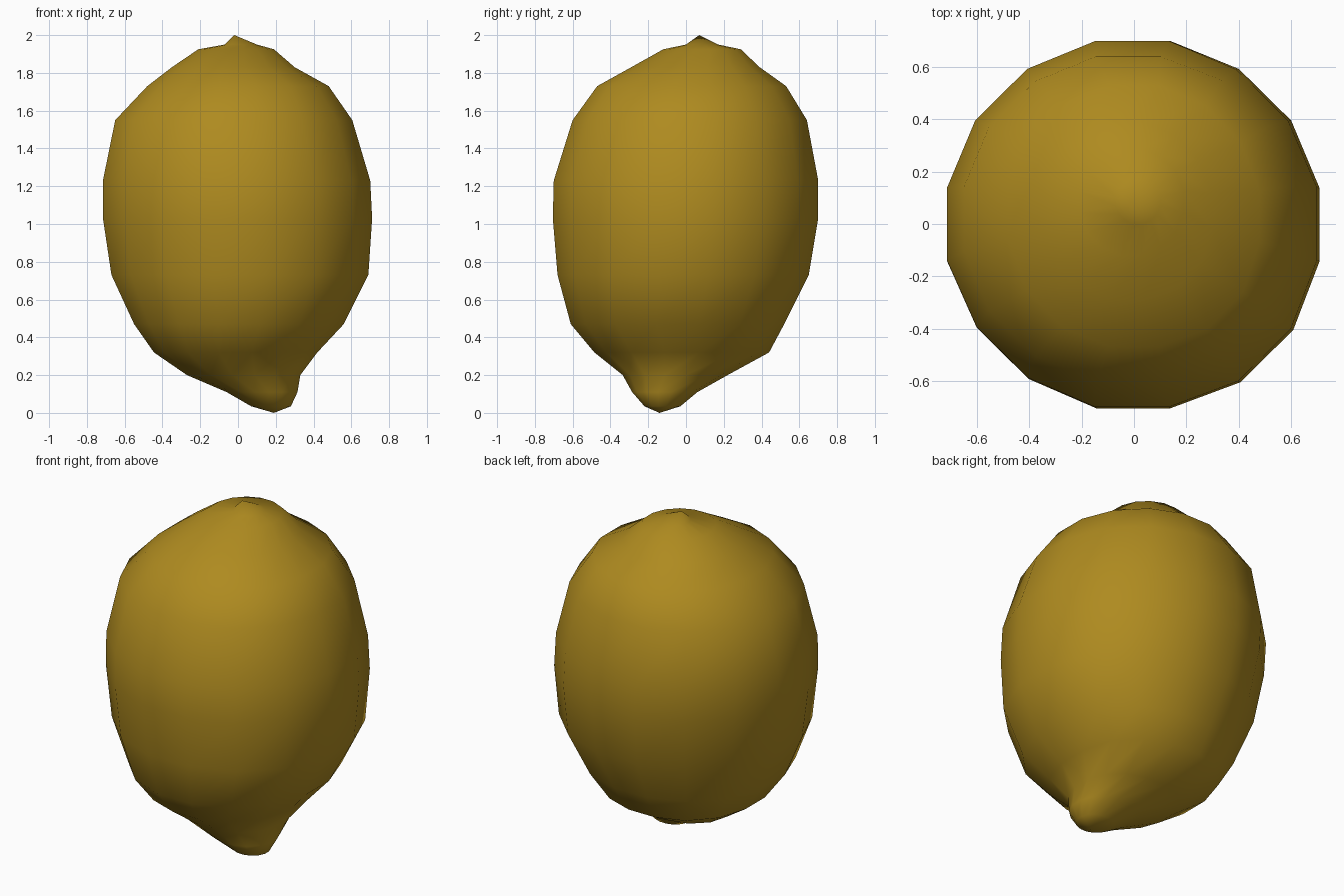
import bpy, bmesh, math

SIDES = 16

# Cross-sections: z, x min, x max, y min, y max,
# then the fullness of the four diagonals (back right, back left, front left, front right)
RINGS = [
    (0.035, 0.07, 0.28, -0.22, -0.03, 0, 0.1, 0, 0),
    (0.11, -0.06, 0.315, -0.285, 0.06, 0.05, 0.2, 0.05, 0),
    (0.20, -0.27, 0.33, -0.335, 0.22, 0.08, 0.14, 0.06, 0.03),
    (0.32, -0.445, 0.42, -0.485, 0.44, 0.08, 0.07, 0.07, 0.04),
    (0.47, -0.55, 0.56, -0.61, 0.52, 0.06, 0.03, 0.03, 0.04),
    (0.73, -0.67, 0.69, -0.68, 0.65, 0.02, -0.05, 0, 0.04),
    (1.03, -0.715, 0.71, -0.705, 0.70, 0, -0.03, -0.02, 0.03),
    (1.23, -0.715, 0.70, -0.70, 0.70, -0.01, 0, -0.02, 0.03),
    (1.55, -0.65, 0.605, -0.60, 0.64, 0.02, 0, 0, 0.06),
    (1.73, -0.48, 0.48, -0.47, 0.53, 0, 0.02, 0.01, 0.06),
    (1.83, -0.35, 0.30, -0.29, 0.39, 0, 0.03, 0, 0.05),
    (1.925, -0.21, 0.19, -0.12, 0.29, 0, 0, 0, 0),
    (1.95, -0.07, 0.10, 0.00, 0.17, 0, 0, 0, 0),
]


def ring_verts(bm, z, x0, x1, y0, y1, *bulge):
    cx, cy = (x0 + x1) / 2, (y0 + y1) / 2
    rx, ry = (x1 - x0) / 2, (y1 - y0) / 2
    k = 1 / math.cos(math.pi / SIDES)       # flat sides reach the extents
    out = []
    for i in range(SIDES):
        a = math.tau * (i + 0.5) / SIDES
        s = k * (1 + bulge[i * 4 // SIDES] * (math.sin(2 * a) ** 2 - 0.5) * 1.2
                 if abs(math.sin(2 * a)) > 0.8 else k / k)
        if abs(math.sin(2 * a)) <= 0.8:
            s = k
        out.append(bm.verts.new((cx + rx * s * math.cos(a),
                                 cy + ry * s * math.sin(a), z)))
    return out


# Lemon body: lofted rings closed by the off-centre nipple and the stem point
bm = bmesh.new()
rings = [ring_verts(bm, *r) for r in RINGS]
bottom = bm.verts.new((0.19, -0.14, 0.0))
top = bm.verts.new((-0.02, 0.07, 2.0))
for i in range(SIDES):
    j = (i + 1) % SIDES
    for a, b in zip(rings, rings[1:]):
        bm.faces.new((a[i], a[j], b[j], b[i]))
    bm.faces.new((bottom, rings[0][j], rings[0][i]))
    bm.faces.new((rings[-1][i], rings[-1][j], top))
bmesh.ops.recalc_face_normals(bm, faces=bm.faces)
for f in bm.faces:
    f.smooth = True

mesh = bpy.data.meshes.new("lemon_body")
bm.to_mesh(mesh)
bm.free()
body = bpy.data.objects.new("lemon_body", mesh)
bpy.context.collection.objects.link(body)

# Peel colour
peel = bpy.data.materials.new("lemon_peel")
peel.diffuse_color = (0.425, 0.256, 0.014, 1)
mesh.materials.append(peel)
